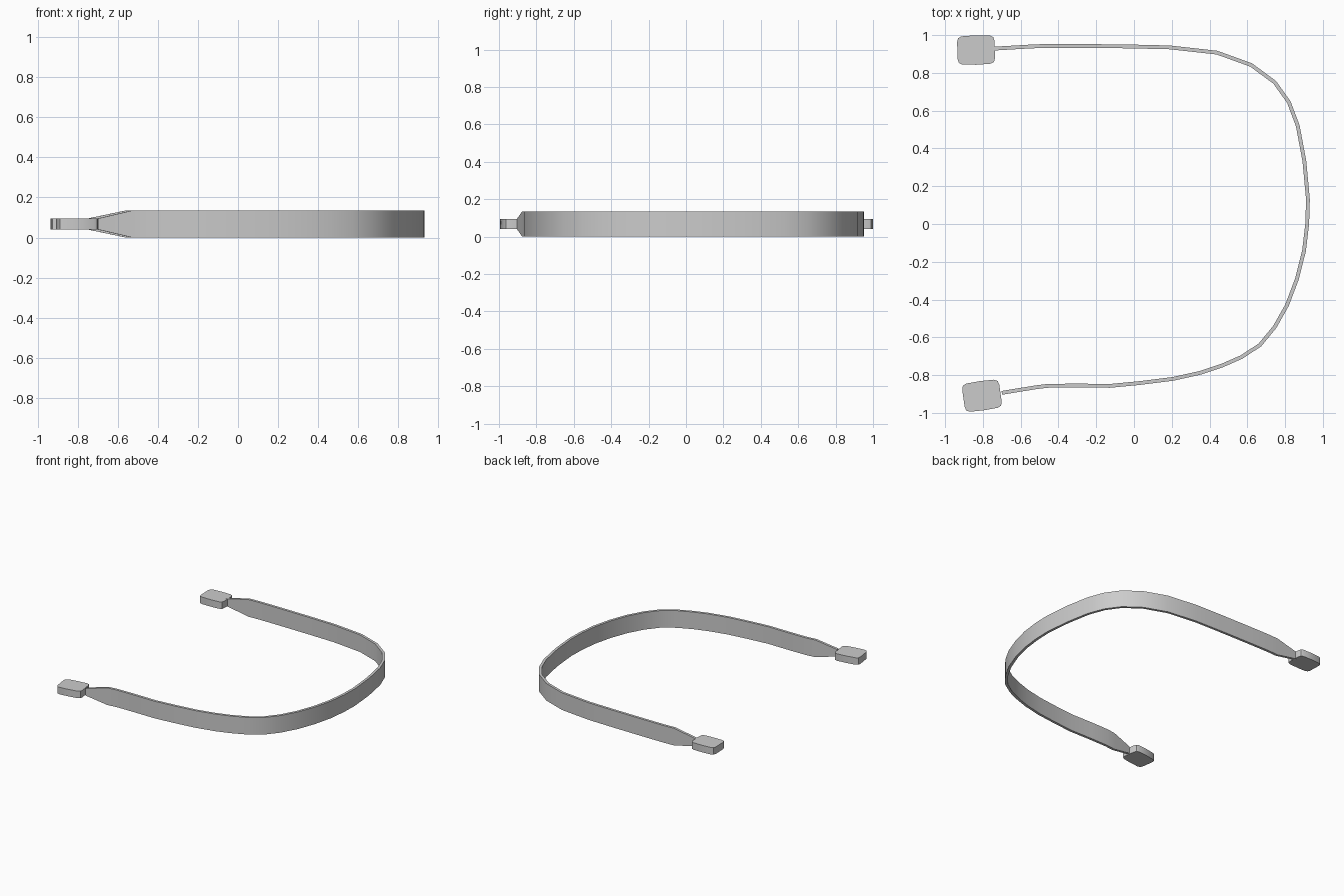
import bpy, bmesh, math
from mathutils import Vector, Matrix

if "Cube" in bpy.data.objects:
    bpy.data.objects.remove(bpy.data.objects["Cube"])

MID, HALF, TIP, THICK = 0.0675, 0.0675, 0.0275, 0.02


def finish(bm, name):
    bmesh.ops.recalc_face_normals(bm, faces=bm.faces)
    me = bpy.data.meshes.new(name)
    bm.to_mesh(me)
    bm.free()
    ob = bpy.data.objects.new(name, me)
    bpy.context.collection.objects.link(ob)
    bpy.ops.object.select_all(action='DESELECT')
    ob.select_set(True)
    bpy.context.view_layer.objects.active = ob
    bpy.ops.object.shade_smooth_by_angle(angle=math.radians(30))
    return ob


# Centre line of the curved strap, seen from above
path = [Vector(p) for p in [
    (-.75, .928), (-.56, .939), (-.47, .943), (-.3, .943), (-.02, .94),
    (.19, .935), (.44, .907), (.62, .842), (.745, .75), (.82, .645),
    (.867, .52), (.902, .333), (.921, .13), (.917, 0), (.90, -.143),
    (.863, -.29), (.81, -.43), (.745, -.545), (.667, -.64), (.57, -.704),
    (.465, -.75), (.354, -.787), (.206, -.82), (.03, -.842), (-.127, -.857),
    (-.31, -.855), (-.46, -.857), (-.53, -.866), (-.70, -.894)]]


# Strap: rectangular section swept along the path, tapered at both ends
bm = bmesh.new()
rings = []
last = len(path) - 1
for i, p in enumerate(path):
    t = (path[min(i + 1, last)] - path[max(i - 1, 0)]).normalized()
    n = Vector((-t.y, t.x)) * THICK / 2
    h = TIP if i in (0, last) else HALF
    rings.append([bm.verts.new((p.x + s * n.x, p.y + s * n.y, MID + z * h))
                  for s, z in ((-1, -1), (1, -1), (1, 1), (-1, 1))])
for a, b in zip(rings, rings[1:]):
    for k in range(4):
        bm.faces.new((a[k], a[(k + 1) % 4], b[(k + 1) % 4], b[k]))
bm.faces.new(rings[0])
bm.faces.new(rings[-1])
finish(bm, "strap")


# End pads: flat blocks with rounded corners and slightly bulged sides
def pad(name, x, y, angle):
    corner = [(.099, .045), (.093, .066), (.075, .075)]
    outline = (corner + [(0, .078)] + [(-a, b) for a, b in reversed(corner)]
               + [(-a, -b) for a, b in corner] + [(0, -.078)]
               + [(a, -b) for a, b in reversed(corner)])
    bm = bmesh.new()
    face = bm.faces.new([bm.verts.new((a, b, MID - TIP)) for a, b in outline])
    ext = bmesh.ops.extrude_face_region(bm, geom=[face], use_keep_orig=True)
    top = [v for v in ext["geom"] if isinstance(v, bmesh.types.BMVert)]
    bmesh.ops.translate(bm, verts=top, vec=(0, 0, 2 * TIP))
    bm.transform(Matrix.Translation((x, y, 0))
                 @ Matrix.Rotation(math.radians(angle), 4, 'Z'))
    finish(bm, name)


pad("back_end_pad", -.836, .921, 2)
pad("front_end_pad", -.805, -.909, 8)
